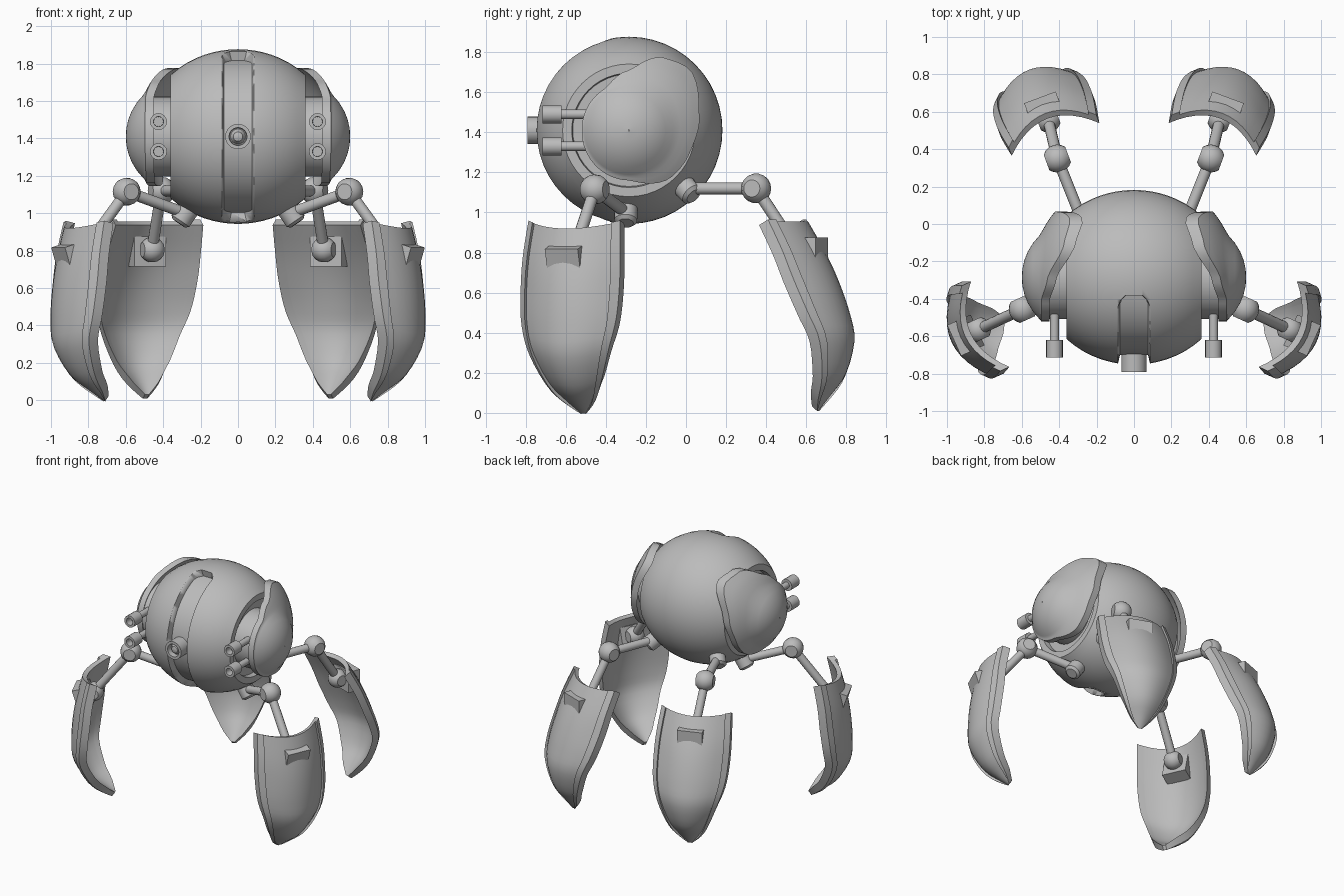
import bpy, bmesh, math
from mathutils import Vector, Matrix

if "Cube" in bpy.data.objects:
    bpy.data.objects.remove(bpy.data.objects["Cube"])

grey = bpy.data.materials.new("warm_grey")
grey.diffuse_color = (0.5, 0.5, 0.5, 1)
grey.use_nodes = True
grey.node_tree.nodes["Principled BSDF"].inputs["Base Color"].default_value = grey.diffuse_color
CY, CZ = -0.285, 1.41          # body centre


def make(name, verts, faces, angle=35):
    """Closed mesh object with outward normals and smooth shading."""
    bm = bmesh.new()
    vs = [bm.verts.new(v) for v in verts]
    for f in faces:
        bm.faces.new([vs[i] for i in f])
    bmesh.ops.recalc_face_normals(bm, faces=bm.faces)
    me = bpy.data.meshes.new(name)
    bm.to_mesh(me)
    bm.free()
    ob = bpy.data.objects.new(name, me)
    bpy.context.collection.objects.link(ob)
    me.materials.append(grey)
    bpy.ops.object.select_all(action='DESELECT')
    ob.select_set(True)
    bpy.context.view_layer.objects.active = ob
    bpy.ops.object.shade_smooth_by_angle(angle=math.radians(angle))
    return ob


def lathe(name, profile, origin, axis, n=24):
    """Revolve (distance along axis, radius) points, with flat end caps."""
    q = Vector(axis).to_track_quat('Z', 'Y')
    verts = [Vector(origin) + q @ Vector((r * math.cos(i * math.tau / n), r * math.sin(i * math.tau / n), h))
             for h, r in profile for i in range(n)]
    m = len(profile)
    faces = [(j * n + i, j * n + (i + 1) % n, (j + 1) * n + (i + 1) % n, (j + 1) * n + i)
             for j in range(m - 1) for i in range(n)]
    faces += [tuple(range(n)), tuple((m - 1) * n + i for i in range(n))]
    return make(name, verts, faces)


def rod(name, a, b, r, n=14):
    d = Vector(b) - Vector(a)
    return lathe(name, [(0, r), (d.length, r)], a, d, n)


def joint(name, c, axis, r=0.068):
    """Ball with two flattened ends."""
    k = [math.radians(a) for a in (-55, -38, -19, 0, 19, 38, 55)]
    return lathe(name, [(r * math.sin(a), r * math.cos(a)) for a in k], c, axis, 18)


def slab(name, outer, inner, wrap=False):
    """Solid plate between two matching grids of points."""
    R, C = len(outer), len(outer[0])
    verts = [p for g in (outer, inner) for row in g for p in row]
    idx = lambda s, i, j: s * R * C + i * C + j % C
    cols = C if wrap else C - 1
    faces = [(idx(s, i, j), idx(s, i, j + 1), idx(s, i + 1, j + 1), idx(s, i + 1, j))
             for s in (0, 1) for i in range(R - 1) for j in range(cols)]
    faces += [(idx(0, i, j), idx(0, i, j + 1), idx(1, i, j + 1), idx(1, i, j))
              for i in (0, R - 1) for j in range(cols)]
    if not wrap:
        faces += [(idx(0, i, j), idx(0, i + 1, j), idx(1, i + 1, j), idx(1, i, j))
                  for j in (0, C - 1) for i in range(R - 1)]
    return make(name, verts, faces)


def spline(keys, t):
    """Catmull-Rom through key tuples, t in 0..1."""
    x = t * (len(keys) - 1)
    i = min(int(x), len(keys) - 2)
    f = x - i
    a, b, c, d = [keys[max(0, min(len(keys) - 1, i + k))] for k in (-1, 0, 1, 2)]
    return [0.5 * (2 * q + (s - p) * f + (2 * p - 5 * q + 4 * s - u) * f * f + (3 * q - p - 3 * s + u) * f ** 3)
            for p, q, s, u in zip(a, b, c, d)]


# body: truncated globe with recessed ends
arc = [-0.36 + 0.72 * i / 16 for i in range(17)]
globe = [(x, 0.467 * math.sqrt(1 - (x / 0.51) ** 2)) for x in arc]
body = lathe("body", [(-0.32, 0.2), (-0.32, 0.28), (-0.36, 0.285)] + globe
             + [(0.36, 0.285), (0.32, 0.28), (0.32, 0.2)], (0, CY, CZ), (1, 0, 0), 48)

# front slot cut into the body
outer, inner = [], []
for i in range(41):
    a = math.radians(102 + 156 * i / 40)
    end = min(i, 40 - i)
    w = (0.05, 0.078, 0.09)[min(end, 2)]
    ring = lambda r, k: [Vector((s * k, CY + r * math.cos(a - math.pi / 2 + math.pi / 2),
                                 CZ + r * math.sin(a))) for s in (-1, 1)]
    outer.append(ring(0.55, w + 0.015))
    inner.append(ring(0.415, w - 0.015))
cutter = slab("slot_cutter", outer, inner)
cutter.hide_render = True
cutter.hide_set(True)
cut = body.modifiers.new("slot", 'BOOLEAN')
cut.object = cutter
cut.operation = 'DIFFERENCE'

# central eye tube
lathe("eye_tube", [(0, 0.068), (0.13, 0.068), (0.13, 0.048), (0.09, 0.045), (0.09, 0.04),
                   (0.115, 0.025), (0.12, 0.008)], (0, -0.66, CZ), (0, -1, 0))

# ear shield outline: (angle from the back in degrees, radius)
OUTLINE = [(-90, 0.25), (-50, 0.315), (-17, 0.325), (13, 0.36), (45, 0.432), (66, 0.40),
           (90, 0.30), (120, 0.24), (180, 0.235), (270, 0.25)]


def outline(deg):
    for (a, r), (b, s) in zip(OUTLINE, OUTLINE[1:]):
        if a <= deg <= b:
            f = (deg - a) / (b - a)
            f = f * f * (3 - 2 * f) * 0.5 + f * 0.5
            return r + (s - r) * f


# leg panel rows: drop from top, outward bulge, side sag, half width
PANEL = [(0, 0.12, 0.12, 0.25), (0.15, 0.21, 0.13, 0.265), (0.29, 0.28, 0.14, 0.27),
         (0.45, 0.34, 0.13, 0.26), (0.59, 0.37, 0.11, 0.22), (0.76, 0.33, 0.08, 0.15),
         (0.87, 0.25, 0.04, 0.08), (0.945, 0.19, 0.0, 0.012)]
COLS = [(-1, 1), (-0.86, 1), (-0.85, 0)] + [(i * 0.17, 0) for i in range(-4, 5)] + [(0.85, 0), (0.86, 1), (1, 1)]


def panel(name, top, d, tilt):
    """Pointed curved leg plate with a raised border; returns its local-to-world map."""
    t = Vector((-d.y, d.x, 0))
    c, s = math.cos(tilt), math.sin(tilt)

    def world(r, v, drop):
        return top + d * (r * c - drop * s) + t * v - Vector((0, 0, drop * c + r * s))
    outer, inner = [], []
    for i in range(25):
        u = i / 24
        drop, rc, sag, w = spline(PANEL, u)
        p, q = spline(PANEL, max(0, u - 0.02)), spline(PANEL, min(1, u + 0.02))
        n = Vector((q[0] - p[0], -(q[1] - p[1]))).normalized()   # (outward, down)
        fade = min(1, w / 0.1)
        row = lambda off, lip: [world(rc - sag * v * v + n.x * (off + lip * e * fade), v * w,
                                      drop + n.y * (off + lip * e * fade)) for v, e in COLS]
        outer.append(row(0, 0.02))
        inner.append(row(-0.035, 0))
    slab(name, outer, inner)
    return world


def leg(tag, hip, knee, top, d, tilt):
    hip, knee, top = Vector(hip), Vector(knee), Vector(top)
    d = Vector(d).normalized()
    t = Vector((-d.y, d.x, 0))
    world = panel(tag + "_panel", top, d, tilt)
    ankle = world(0.083, 0, 0.15)
    out = (hip - Vector((0, CY, CZ))).normalized()
    lathe(tag + "_hip", [(-0.08, 0.058), (0.05, 0.058), (0.065, 0.04)], hip, out, 18)
    rod(tag + "_upper_rod", hip, knee, 0.03)
    joint(tag + "_knee", knee, t, 0.075)
    rod(tag + "_lower_rod", knee, ankle, 0.03)
    joint(tag + "_ankle", ankle, t)
    # mounting pad between ankle and panel
    grid = lambda r: [[world(r, v, z) for v in (-0.09, 0.09)] for z in (0.08, 0.24)]
    slab(tag + "_pad", grid(0.21), grid(0.115))


for side, sx in (("left", -1), ("right", 1)):
    # ear hub
    lathe(side + "_ear_hub", [(0.3, 0.213), (0.5, 0.213)], (0, CY - 0.01, CZ), (sx, 0, 0), 32)

    # domed ear shield following the body curve
    N, outer, inner = 60, [], []
    for k in (0.01, 0.15, 0.3, 0.45, 0.6, 0.72, 0.8, 0.88, 0.94, 1):
        ro, ri = [], []
        for j in range(N):
            deg = -90 + 360 * j / N
            a, R = math.radians(deg), outline(deg)
            # inner rings stay round, outer rings follow the outline
            r = k / 0.72 * 0.22 if k <= 0.72 else 0.22 + (R - 0.22) * (k - 0.72) / 0.28
            dome = 0.29 + math.sqrt(max(0, 0.31 ** 2 - r * r))
            y, z = CY + r * math.cos(a), CZ + r * math.sin(a)
            ro.append((sx * max(dome, math.sqrt(0.55 ** 2 - r * r)), y, z))
            ri.append((sx * math.sqrt(0.51 ** 2 - r * r), y, z))
        outer.append(ro)
        inner.append(ri)
    slab(side + "_ear_shield", outer, inner, wrap=True)

    # twin side barrels
    for tag, z in (("upper", 1.49), ("lower", 1.33)):
        rod(f"{side}_{tag}_barrel_rod", (sx * 0.425, -0.42, z), (sx * 0.425, -0.64, z), 0.024)
        lathe(f"{side}_{tag}_barrel", [(0, 0.045), (0.095, 0.045), (0.095, 0.027), (0.04, 0.026)],
              (sx * 0.425, -0.62, z), (0, -1, 0), 16)

    # legs
    leg(side + "_front_leg", (sx * 0.28, -0.30, 1.0), (sx * 0.595, -0.455, 1.115),
        (sx * 0.80, -0.55, 0.955), (sx * 0.91, -0.41, 0), math.radians(17))
    leg(side + "_rear_leg", (sx * 0.27, 0.0, 1.12), (sx * 0.41, 0.35, 1.12),
        (sx * 0.43, 0.48, 0.955), (sx * 0.35, 0.94, 0), 0)
